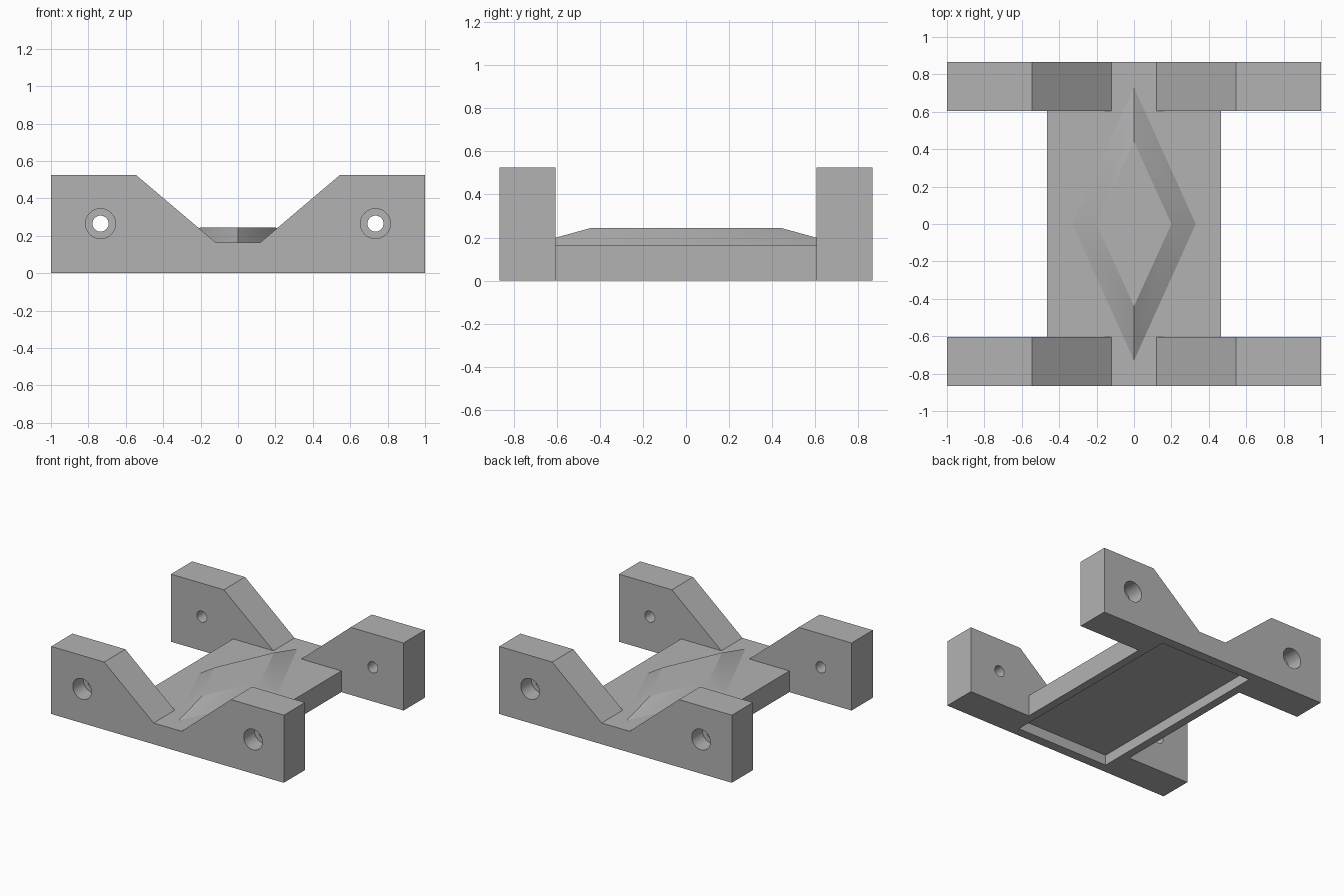
import bpy, bmesh, math
from mathutils import Matrix, Vector

cube = bpy.data.objects.get("Cube")
if cube:
    bpy.data.objects.remove(cube, do_unlink=True)

grey = bpy.data.materials.new("plain grey")
grey.use_nodes = True
COLOUR = (0.45, 0.45, 0.45, 1)
grey.diffuse_color = COLOUR
grey.node_tree.nodes["Principled BSDF"].inputs["Base Color"].default_value = COLOUR

OUTER, INNER = 0.865, 0.605      # y extent of the end walls
FLOOR = 0.165                    # deck height


def make_object(name, bm):
    bmesh.ops.recalc_face_normals(bm, faces=bm.faces[:])
    mesh = bpy.data.meshes.new(name)
    bm.to_mesh(mesh)
    bm.free()
    mesh.materials.append(grey)
    obj = bpy.data.objects.new(name, mesh)
    bpy.context.collection.objects.link(obj)
    return obj


def box(name, x, y, z0, z1):
    bm = bmesh.new()
    place = Matrix.Translation((0, 0, (z0 + z1) / 2)) @ Matrix.Diagonal((2 * x, 2 * y, z1 - z0, 1))
    bmesh.ops.create_cube(bm, size=1, matrix=place)
    return make_object(name, bm)


def wall(name, y0, y1):
    half = [(1, 0), (1, 0.525), (0.545, 0.525), (0.12, FLOOR)]
    profile = half + [(-x, z) for x, z in reversed(half)]
    bm = bmesh.new()
    face = bm.faces.new([bm.verts.new((x, y0, z)) for x, z in profile])
    out = bmesh.ops.extrude_face_region(bm, geom=[face])["geom"]
    verts = [v for v in out if isinstance(v, bmesh.types.BMVert)]
    bmesh.ops.translate(bm, verts=verts, vec=(0, y1 - y0, 0))
    return make_object(name, bm)


def drill(name, x, radius, y0, y1):
    bm = bmesh.new()
    place = Matrix.Translation((x, (y0 + y1) / 2, 0.265)) @ Matrix.Rotation(math.pi / 2, 4, "X")
    bmesh.ops.create_cone(bm, cap_ends=True, segments=40, radius1=radius, radius2=radius,
                          depth=abs(y1 - y0), matrix=place)
    return make_object(name, bm)


def combine(target, other, operation):
    mod = target.modifiers.new(other.name, "BOOLEAN")
    mod.operation, mod.solver, mod.object = operation, "EXACT", other
    bpy.context.view_layer.objects.active = target
    bpy.ops.object.modifier_apply(modifier=mod.name)
    bpy.data.objects.remove(other, do_unlink=True)


# Deck joined to the two notched end walls
frame = box("cradle_frame", 0.465, INNER + 0.1, 0, FLOOR)
for side, sign in (("front", -1), ("back", 1)):
    combine(frame, wall(side + "_wall", sign * INNER, sign * OUTER), "UNION")

# Shallow pocket underneath
combine(frame, box("pocket", 0.4, 0.79, -0.1, 0.08), "DIFFERENCE")

# Counterbored bolt holes, wide on the outside of each wall
for sign in (-1, 1):
    for x in (-0.735, 0.735):
        combine(frame, drill("bolt_hole", x, 0.043, sign * 0.5, sign * 1), "DIFFERENCE")
        combine(frame, drill("counterbore", x, 0.08, sign * 0.735, sign * 1), "DIFFERENCE")

# Raised diamond with sloping sides
bm = bmesh.new()
rings = []
for x, y, z in ((0.33, 0.73, FLOOR), (0.2, 0.44, 0.245)):
    corners = ((x, 0), (0, y), (-x, 0), (0, -y))
    rings.append([bm.verts.new((cx, cy, z)) for cx, cy in corners])
base, top = rings
bm.faces.new(base)
bm.faces.new(top)
for i in range(4):
    j = (i + 1) % 4
    bm.faces.new((base[i], base[j], top[j], top[i]))
diamond = make_object("raised_diamond", bm)

# Smooth the bores and shallow corners, keep the rest crisp
for obj in (frame, diamond):
    bpy.ops.object.select_all(action="DESELECT")
    obj.select_set(True)
    bpy.context.view_layer.objects.active = obj
    bpy.ops.object.shade_smooth_by_angle(angle=math.radians(30))
